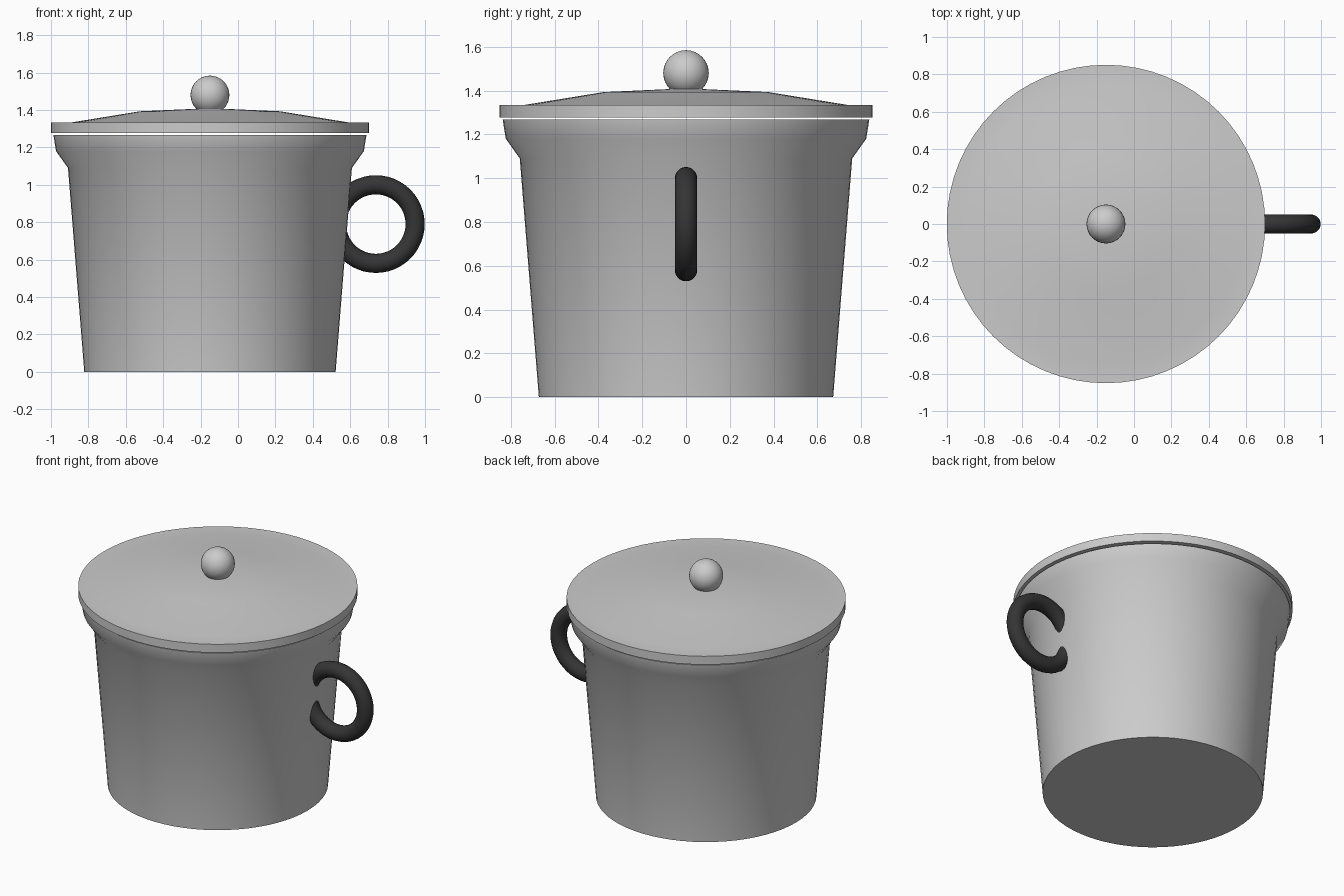
import bpy, bmesh
from math import radians, cos, sin, tau

if "Cube" in bpy.data.objects:
    bpy.data.objects.remove(bpy.data.objects["Cube"])

AXIS_X = -0.15  # pot centre line
SIDES = 64


def lathe(name, profile):
    """Spin (radius, z) points around the pot axis; radius 0 makes a pole."""
    bm = bmesh.new()
    rings = []
    for r, z in profile:
        n = SIDES if r > 0 else 1
        rings.append([bm.verts.new((r * cos(tau * i / SIDES), r * sin(tau * i / SIDES), z))
                      for i in range(n)])
    for a, b in zip(rings, rings[1:]):
        for i in range(SIDES):
            j = (i + 1) % SIDES
            corners = [a[i % len(a)], a[j % len(a)], b[j % len(b)], b[i % len(b)]]
            bm.faces.new(list(dict.fromkeys(corners)))
    bmesh.ops.recalc_face_normals(bm, faces=bm.faces)
    mesh = bpy.data.meshes.new(name)
    bm.to_mesh(mesh)
    bm.free()
    obj = bpy.data.objects.new(name, mesh)
    bpy.context.collection.objects.link(obj)
    obj.location.x = AXIS_X
    smooth(obj)
    return obj


def smooth(obj):
    bpy.ops.object.select_all(action='DESELECT')
    obj.select_set(True)
    bpy.context.view_layer.objects.active = obj
    bpy.ops.object.shade_smooth_by_angle(angle=radians(45))


# Hollow tapered body with a flared rim
lathe("pot_body", [(0, 0), (0.672, 0), (0.759, 1.09), (0.823, 1.18), (0.837, 1.267),
                   (0.79, 1.267), (0.775, 1.19), (0.71, 1.10), (0.63, 0.05), (0, 0.05)])

# Lid: thin vertical edge and a shallow dome
lathe("lid", [(0, 1.277), (0.851, 1.277), (0.851, 1.333), (0.745, 1.333),
              (0.375, 1.393), (0, 1.41)])

# Round lid knob
bpy.ops.mesh.primitive_uv_sphere_add(segments=32, ring_count=16, radius=0.104,
                                     location=(AXIS_X, 0, 1.48))
knob = bpy.context.object
knob.name = "lid_knob"
smooth(knob)

# Dark ring handle, sunk into the side wall
bpy.ops.mesh.primitive_torus_add(major_radius=0.21, minor_radius=0.051,
                                 major_segments=48, minor_segments=20,
                                 location=(0.737, 0, 0.79), rotation=(radians(90), 0, 0))
handle = bpy.context.object
handle.name = "handle"
smooth(handle)
dark = bpy.data.materials.new("dark_handle")
dark.diffuse_color = (0.035, 0.035, 0.035, 1)
dark.use_nodes = True
dark.node_tree.nodes["Principled BSDF"].inputs["Base Color"].default_value = dark.diffuse_color
handle.data.materials.append(dark)
